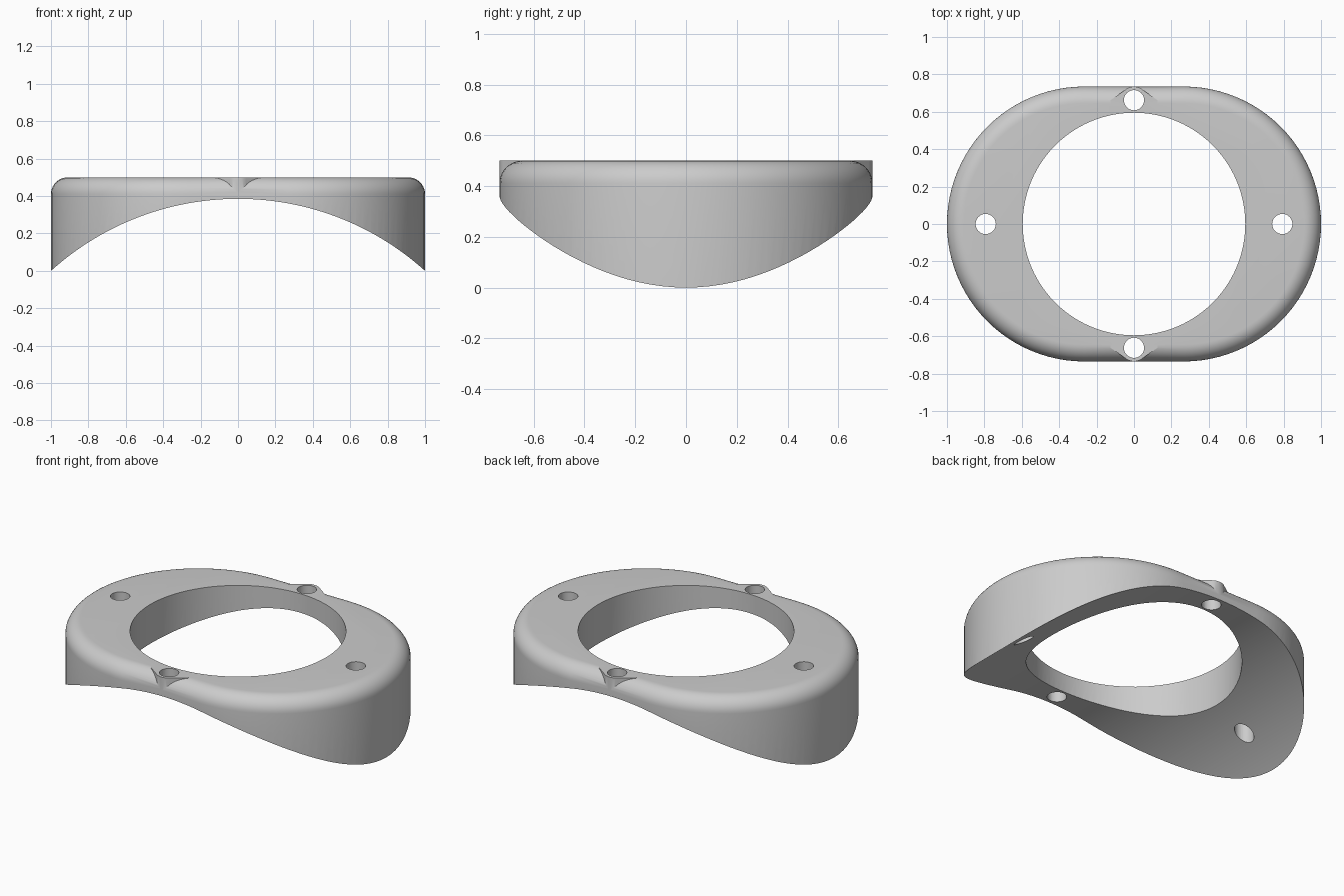
import bpy, bmesh, math

if "Cube" in bpy.data.objects:
    bpy.data.objects.remove(bpy.data.objects["Cube"])

TOP, HALF_W, FILLET = 0.5, 0.735, 0.09
HOLE_R, BOSS_Y = 0.054, 0.662


def loft(name, rings):
    """Closed solid from stacked rings of equal point count."""
    bm = bmesh.new()
    loops = [[bm.verts.new(p) for p in ring] for ring in rings]
    n = len(loops[0])
    for a, b in zip(loops, loops[1:]):
        for i in range(n):
            j = (i + 1) % n
            bm.faces.new((a[i], a[j], b[j], b[i]))
    bm.faces.new(loops[0][::-1])
    bm.faces.new(loops[-1])
    bmesh.ops.recalc_face_normals(bm, faces=bm.faces)
    me = bpy.data.meshes.new(name)
    bm.to_mesh(me)
    bm.free()
    ob = bpy.data.objects.new(name, me)
    bpy.context.collection.objects.link(ob)
    return ob


def prism(name, pts, z0, z1):
    return loft(name, [[(x, y, z) for x, y in pts] for z in (z0, z1)])


def circle(cx, cy, r, n):
    return [(cx + r * math.cos(2 * math.pi * i / n),
             cy + r * math.sin(2 * math.pi * i / n)) for i in range(n)]


def stadium(inset, z, n=48):
    r, c = HALF_W - inset, 1 - HALF_W
    pts = []
    for side, start in ((1, -90), (-1, 90)):
        for i in range(n + 1):
            a = math.radians(start + 180 * i / n)
            pts.append((side * c + r * math.cos(a), r * math.sin(a), z))
    return pts


def boolean(target, tool, op):
    m = target.modifiers.new(op, 'BOOLEAN')
    m.operation, m.solver, m.object = op, 'EXACT', tool
    bpy.context.view_layer.update()
    dg = bpy.context.evaluated_depsgraph_get()
    me = bpy.data.meshes.new_from_object(target.evaluated_get(dg))
    target.modifiers.clear()
    target.data = me
    bpy.data.objects.remove(tool)


# stadium body with rounded top edge
rings = [stadium(0, -0.2)]
for i in range(11):
    a = math.radians(9 * i)
    rings.append(stadium(FILLET * (1 - math.cos(a)),
                         TOP - FILLET + FILLET * math.sin(a)))
body = loft("mounting_ring", rings)

# small flared bosses around the front and back screw holes
for s in (1, -1):
    br = HALF_W - BOSS_Y - 0.0005
    pts = [(0.125, 0.60), (0.125, 0.662)]
    for i in range(13):
        a = math.radians(52 + 76 * i / 12)
        pts.append((br * math.cos(a), BOSS_Y + br * math.sin(a)))
    pts += [(-0.125, 0.662), (-0.125, 0.60)]
    boolean(body, prism("boss", [(x, s * y) for x, y in pts], 0.395, TOP), 'UNION')

# saddle underside: cylinder along y
R = 1.491
cz = 0.385 - R
arc = [(R * math.sin(math.radians(t * 0.5)), R * math.cos(math.radians(t * 0.5)) + cz)
       for t in range(-100, 101)]
arc += [(1.3, -1), (-1.3, -1)]
boolean(body, loft("saddle_cutter", [[(x, y, z) for x, z in arc] for y in (-1, 1)]),
        'DIFFERENCE')

# centre bore and four screw holes
boolean(body, prism("bore_cutter", circle(0, 0, 0.595, 96), -1, 1), 'DIFFERENCE')
for x, y in ((0.793, 0), (-0.793, 0), (0, BOSS_Y), (0, -BOSS_Y)):
    boolean(body, prism("hole_cutter", circle(x, y, HOLE_R, 32), -1, 1), 'DIFFERENCE')

mat = bpy.data.materials.new("grey")
mat.diffuse_color = (0.6, 0.6, 0.6, 1)
mat.use_nodes = True
mat.node_tree.nodes["Principled BSDF"].inputs["Base Color"].default_value = mat.diffuse_color
body.data.materials.clear()
body.data.materials.append(mat)
for p in body.data.polygons:
    p.material_index = 0

bpy.ops.object.select_all(action='DESELECT')
body.select_set(True)
bpy.context.view_layer.objects.active = body
bpy.ops.object.shade_smooth_by_angle(angle=math.radians(30))
